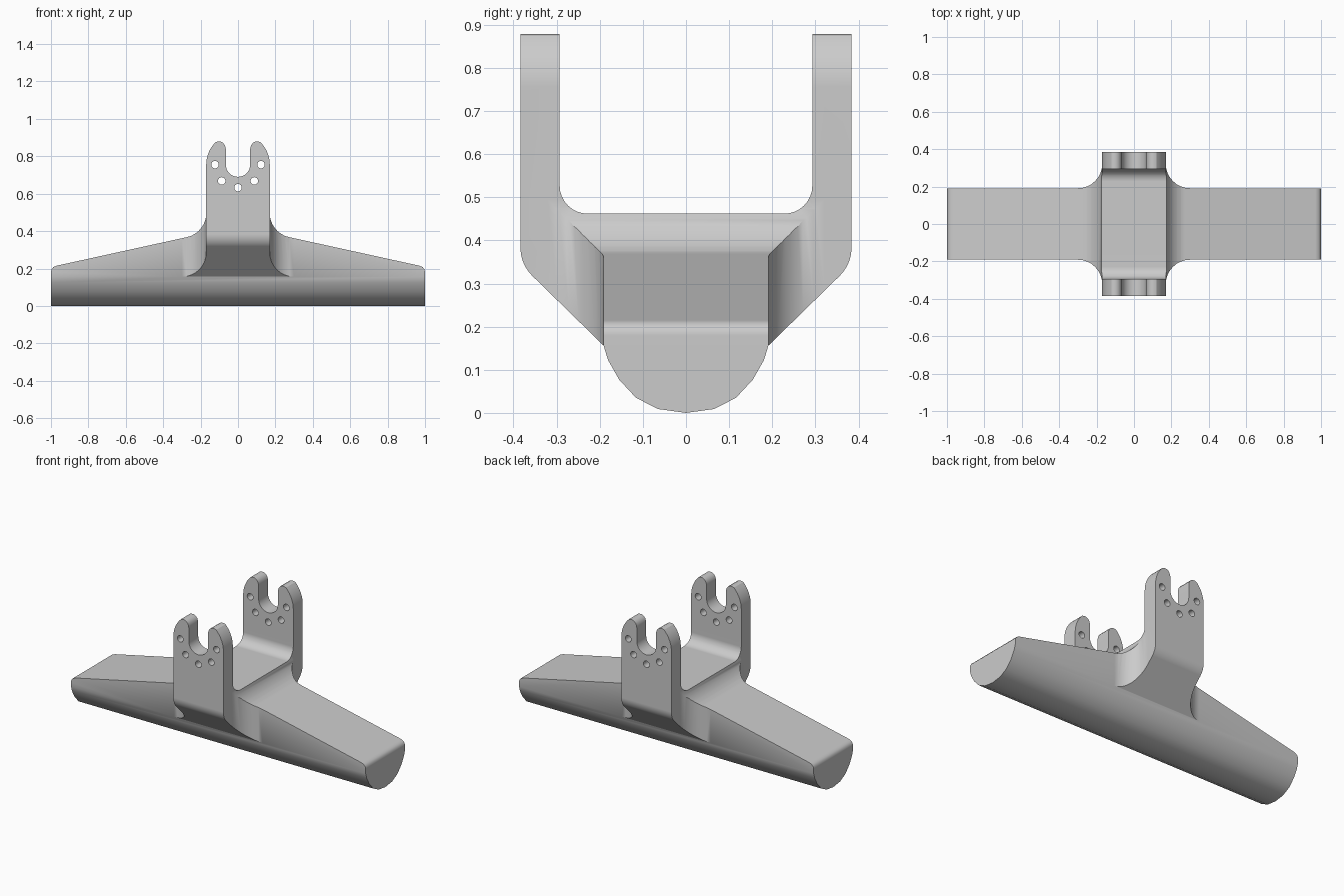
import bpy, bmesh
from math import sin, cos, radians
from mathutils import Vector

if "Cube" in bpy.data.objects:
    bpy.data.objects.remove(bpy.data.objects["Cube"])

grey = bpy.data.materials.new("plain grey")
grey.use_nodes = True
grey.diffuse_color = (0.6, 0.6, 0.6, 1)
grey.node_tree.nodes["Principled BSDF"].inputs["Base Color"].default_value = grey.diffuse_color


def arc(cx, cy, r, start, end, n=8):
    """Points on an arc, angles in degrees."""
    steps = [radians(start + (end - start) * i / n) for i in range(n + 1)]
    return [(cx + r * cos(a), cy + r * sin(a)) for a in steps]


def mirrored(half):
    """Close a right-hand outline, given bottom to top, with its mirror image."""
    return half + [(-u, v) for u, v in reversed(half) if abs(u) > 1e-6]


def prism(name, outlines, place, lo, hi):
    """Extrude outlines from lo to hi; place maps (u, v, depth) to space."""
    bm = bmesh.new()
    for outline in outlines:
        base = bm.faces.new([bm.verts.new(place(u, v, lo)) for u, v in outline])
        grown = bmesh.ops.extrude_face_region(bm, geom=[base])["geom"]
        shift = Vector(place(0, 0, hi)) - Vector(place(0, 0, lo))
        bmesh.ops.translate(bm, vec=shift, verts=[g for g in grown if isinstance(g, bmesh.types.BMVert)])
    bmesh.ops.recalc_face_normals(bm, faces=bm.faces)
    mesh = bpy.data.meshes.new(name)
    bm.to_mesh(mesh)
    bm.free()
    mesh.materials.append(grey)
    obj = bpy.data.objects.new(name, mesh)
    bpy.context.collection.objects.link(obj)
    return obj


def along_y(u, v, d):
    return (u, d, v)


def along_x(u, v, d):
    return (d, u, v)


def along_z(u, v, d):
    return (u, v, d)


def combine(target, cutter, operation):
    mod = target.modifiers.new("cut", "BOOLEAN")
    mod.operation, mod.solver, mod.object = operation, "EXACT", cutter
    bpy.context.view_layer.objects.active = target
    bpy.ops.object.modifier_apply(modifier=mod.name)
    bpy.data.objects.remove(cutter)


# Front outline: tapered arms, filleted neck and forked top
half = [(1, -0.1), (1, 0.18), (0.997, 0.195), (0.988, 0.207), (0.97, 0.215)]
half += arc(0.3, 0.495, 0.13, 257.5, 180)
half += arc(0, 0.755, 0.17, 0, 45)
half += [(0.108, 0.879), (0.094, 0.879), (0.08, 0.872), (0.07, 0.859), (0.065, 0.84)]
half += arc(0, 0.755, 0.065, 0, -90)
stand = prism("forked_stand", [mirrored(half)], along_y, -0.6, 0.6)

# Side outline: rounded underside, sloped shoulders and two uprights
half = [(0, 0), (0.065, 0.009), (0.116, 0.035), (0.155, 0.077), (0.181, 0.123), (0.191, 0.156)]
half += arc(0.293, 0.383, 0.091, -45, 0, 5)
half += [(0.384, 1), (0.293, 1)]
half += arc(0.228, 0.527, 0.065, 0, -90)
combine(stand, prism("side_shape", [mirrored(half)], along_x, -1.2, 1.2), "INTERSECT")

# Plan outline: narrow arms flaring into the cross-piece
half = [(0.17, -0.5)] + arc(0.3, -0.321, 0.13, 180, 90) + [(1.1, -0.191), (1.1, 0.191)]
half += arc(0.3, 0.321, 0.13, 270, 180) + [(0.17, 0.5)]
combine(stand, prism("plan_shape", [mirrored(half)], along_z, -0.2, 1.2), "INTERSECT")

# Bolt holes around the fork notch
holes = [arc(0.123 * cos(radians(a)), 0.755 + 0.123 * sin(radians(a)), 0.02, 0, 337.5, 15)
         for a in range(180, 361, 45)]
combine(stand, prism("bolt_holes", holes, along_y, -0.7, 0.7), "DIFFERENCE")

# Smooth curves with crisp edges
bpy.ops.object.select_all(action="DESELECT")
stand.select_set(True)
bpy.context.view_layer.objects.active = stand
bpy.ops.object.shade_smooth_by_angle(angle=radians(30))
stand.modifiers.new("even_shading", "WEIGHTED_NORMAL").keep_sharp = True
